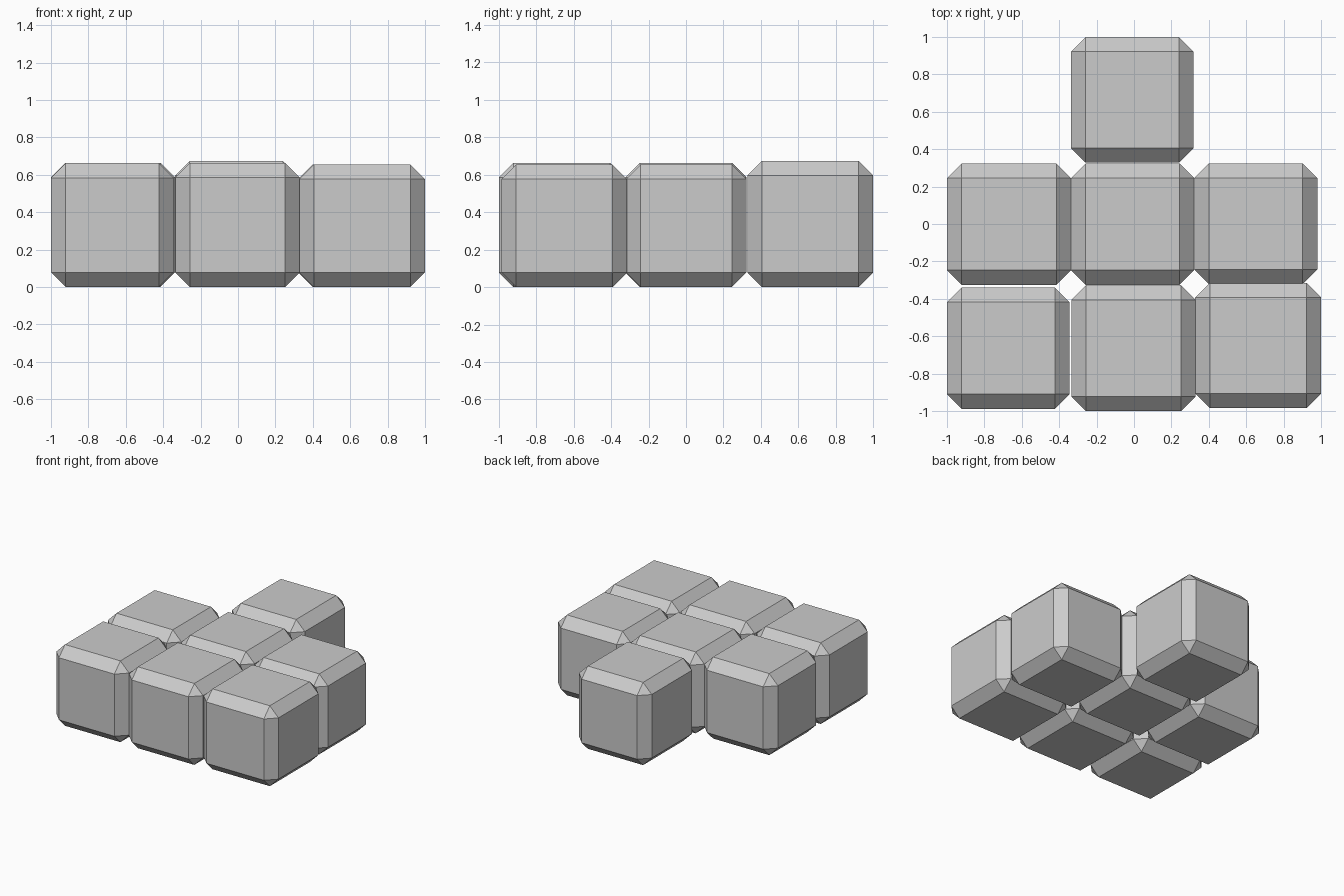
import bpy, bmesh
from mathutils import Vector

if "Cube" in bpy.data.objects:
    bpy.data.objects.remove(bpy.data.objects["Cube"])

BEVEL = 0.078


def chamfered_block(name, x0, x1, y0, y1, height):
    """Box standing on z = 0 with every edge chamfered flat."""
    bm = bmesh.new()
    bmesh.ops.create_cube(bm, size=1)
    bmesh.ops.scale(bm, vec=(x1 - x0, y1 - y0, height), verts=bm.verts)
    bmesh.ops.bevel(bm, geom=bm.edges[:], offset=BEVEL, offset_type='OFFSET',
                    segments=1, affect='EDGES', profile=0.5)
    mesh = bpy.data.meshes.new(name)
    bm.to_mesh(mesh)
    bm.free()
    obj = bpy.data.objects.new(name, mesh)
    obj.location = Vector(((x0 + x1) / 2, (y0 + y1) / 2, height / 2))
    bpy.context.collection.objects.link(obj)


# Slightly uneven blocks: x range, y range, height
blocks = {
    # front row
    "front_left_block": (-1.0, -0.345, -0.988, -0.34, 0.662),
    "front_middle_block": (-0.335, 0.33, -1.0, -0.327, 0.663),
    "front_right_block": (0.327, 1.0, -0.985, -0.315, 0.655),
    # middle row
    "middle_left_block": (-1.0, -0.337, -0.325, 0.323, 0.664),
    "centre_block": (-0.337, 0.322, -0.325, 0.323, 0.663),
    "middle_right_block": (0.322, 0.98, -0.32, 0.323, 0.655),
    # single block at the back
    "back_block": (-0.337, 0.318, 0.328, 1.0, 0.674),
}
for name, dims in blocks.items():
    chamfered_block(name, *dims)
